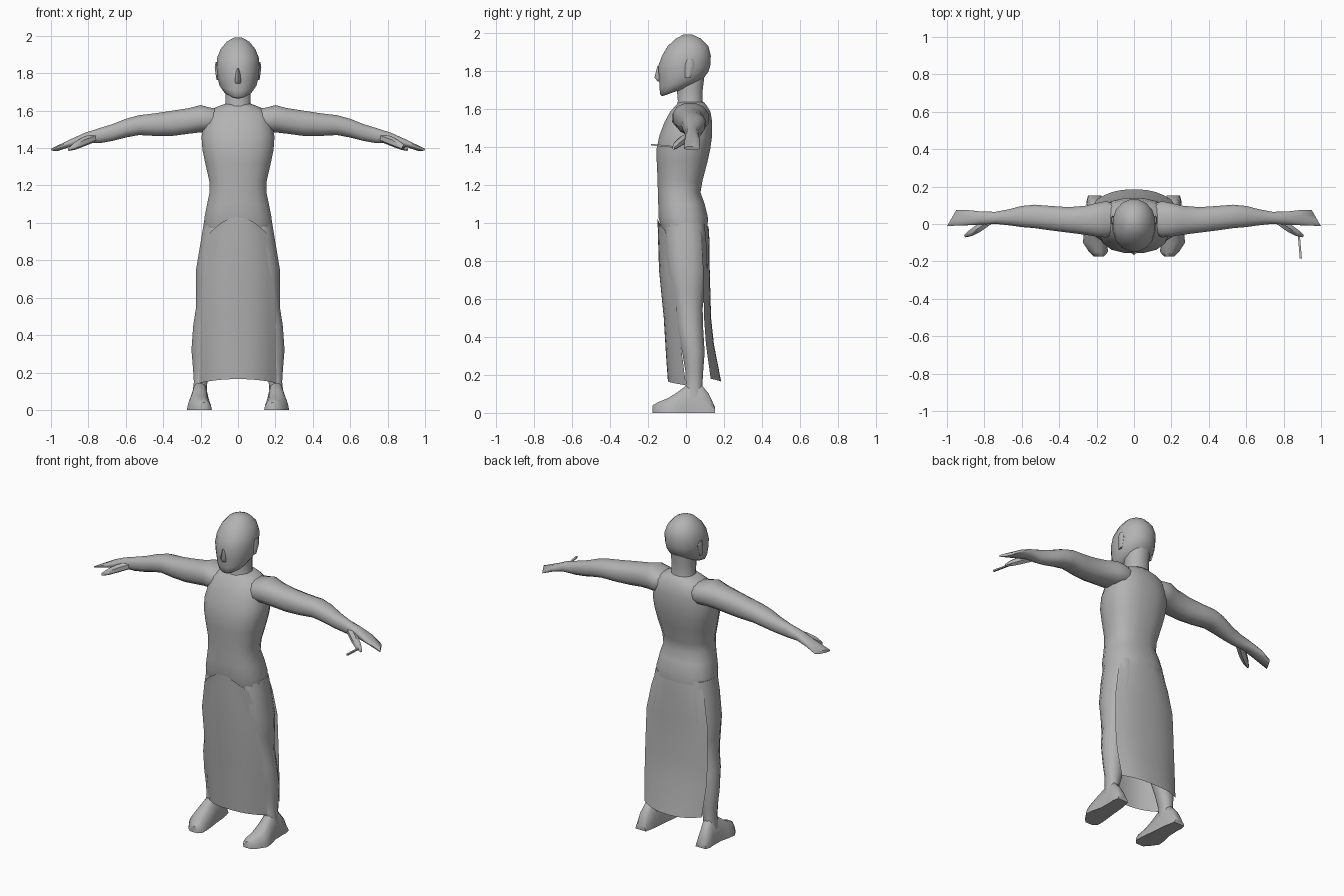
import bpy, bmesh, math
from mathutils import Vector

grey = bpy.data.materials.new("plain grey")
grey.diffuse_color = (0.45, 0.45, 0.45, 1)


def finish(name, bm, closed=True):
    if closed:
        bmesh.ops.recalc_face_normals(bm, faces=bm.faces)
    me = bpy.data.meshes.new(name)
    bm.to_mesh(me)
    bm.free()
    me.materials.append(grey)
    ob = bpy.data.objects.new(name, me)
    bpy.context.collection.objects.link(ob)
    bpy.ops.object.select_all(action='DESELECT')
    ob.select_set(True)
    bpy.context.view_layer.objects.active = ob
    bpy.ops.object.shade_smooth_by_angle(angle=math.radians(55))
    return ob


def loft(name, rings, closed=True):
    """Skin a list of point rings; closed rings are capped at both ends."""
    bm = bmesh.new()
    rows = [[bm.verts.new(p) for p in r] for r in rings]
    n = len(rows[0])
    for a, b in zip(rows, rows[1:]):
        for i in range(n if closed else n - 1):
            j = (i + 1) % n
            bm.faces.new((a[i], a[j], b[j], b[i]))
    if closed:
        bm.faces.new(rows[0])
        bm.faces.new(rows[-1])
    return finish(name, bm, closed)


def circle(n, e=1.0):
    """Unit superellipse points; e below 1 is boxier."""
    out = []
    for i in range(n):
        a = 2 * math.pi * (i + 0.5) / n
        c, s = math.cos(a), math.sin(a)
        out.append((math.copysign(abs(c) ** e, c), math.copysign(abs(s) ** e, s)))
    return out


def upright(name, rows, n=12, e=0.9, side=1):
    """Rows: z, front y, back y, half width, centre x, tilt."""
    rings = []
    for z, yf, yb, rx, cx, tilt in rows:
        yc, ry = (yf + yb) / 2, (yb - yf) / 2
        rings.append([(side * (cx + rx * c), yc + ry * s, z + tilt * ry * s)
                      for c, s in circle(n, e)])
    return loft(name, rings)


def panel(name, rows, n=10):
    """Open cloth sheet. Rows: z, half width, centre y, edge y, edge z drop."""
    rings = []
    for z, hw, yc, ye, drop in rows:
        ts = [2 * i / n - 1 for i in range(n + 1)]
        rings.append([(hw * t, yc + (ye - yc) * abs(t) ** 2.5, z - drop * t * t) for t in ts])
    return loft(name, rings, closed=False)


# Torso and hips
upright("torso", [
    (0.86, -0.09, 0.10, 0.15, 0, 0), (0.93, -0.12, 0.115, 0.19, 0, 0),
    (1.03, -0.147, 0.117, 0.182, 0, 0), (1.10, -0.148, 0.10, 0.168, 0, 0),
    (1.16, -0.15, 0.078, 0.155, 0, 0), (1.22, -0.151, 0.088, 0.155, 0, 0),
    (1.32, -0.156, 0.115, 0.178, 0, 0), (1.39, -0.157, 0.13, 0.193, 0, 0),
    (1.46, -0.142, 0.14, 0.198, 0, 0), (1.53, -0.115, 0.14, 0.186, 0, 0),
    (1.585, -0.085, 0.13, 0.17, 0, 0), (1.618, -0.055, 0.11, 0.12, 0, 0),
    (1.635, -0.04, 0.095, 0.075, 0, 0)], n=16, e=0.8)

# Neck and head
upright("neck", [(1.59, -0.06, 0.10, 0.085, 0, 0), (1.64, -0.045, 0.09, 0.07, 0, 0),
                 (1.70, -0.05, 0.09, 0.07, 0, 0), (1.78, -0.05, 0.10, 0.07, 0, 0)])
upright("head", [
    (1.70, -0.128, 0.07, 0.055, 0, 0.35), (1.715, -0.138, 0.09, 0.082, 0, 0.35),
    (1.74, -0.142, 0.102, 0.1, 0, 0.25), (1.78, -0.144, 0.12, 0.112, 0, 0.12),
    (1.825, -0.149, 0.13, 0.116, 0, 0), (1.88, -0.128, 0.133, 0.115, 0, 0),
    (1.93, -0.098, 0.12, 0.094, 0, 0), (1.97, -0.055, 0.08, 0.06, 0, 0),
    (1.99, -0.015, 0.035, 0.022, 0, 0)], n=16, e=0.95)
upright("nose", [(1.745, -0.15, -0.11, 0.016, 0, 0), (1.765, -0.166, -0.11, 0.019, 0, 0),
                 (1.825, -0.151, -0.11, 0.009, 0, 0)], n=6)

# Cloth panels hanging in front and behind
panel("front_panel", [
    (1.03, 0.09, -0.150, -0.144, 0.03), (0.95, 0.15, -0.148, -0.105, 0.0),
    (0.75, 0.195, -0.142, -0.07, 0), (0.50, 0.203, -0.117, -0.045, 0),
    (0.30, 0.204, -0.105, -0.02, 0), (0.165, 0.205, -0.095, 0.0, 0.02)])
panel("back_panel", [
    (0.98, 0.16, 0.119, 0.075, 0), (0.90, 0.185, 0.124, 0.08, 0),
    (0.75, 0.212, 0.125, 0.09, 0), (0.50, 0.218, 0.132, 0.095, 0),
    (0.36, 0.215, 0.147, 0.105, 0), (0.165, 0.2, 0.185, 0.13, -0.015)][::-1])

for side, tag in ((1, "left"), (-1, "right")):
    upright(tag + "_ear", [(1.765, -0.005, 0.025, 0.006, 0.110, 0),
                           (1.83, -0.005, 0.045, 0.012, 0.114, 0),
                           (1.86, 0.005, 0.04, 0.006, 0.115, 0)], n=6, side=side)

    # Leg
    upright(tag + "_leg", [
        (1.00, -0.11, 0.10, 0.085, 0.10, 0), (0.90, -0.115, 0.11, 0.096, 0.106, 0),
        (0.75, -0.10, 0.112, 0.097, 0.13, 0), (0.64, -0.08, 0.10, 0.085, 0.141, 0),
        (0.55, -0.06, 0.09, 0.073, 0.153, 0), (0.45, -0.05, 0.092, 0.076, 0.166, 0),
        (0.32, -0.022, 0.10, 0.073, 0.178, 0), (0.22, -0.005, 0.092, 0.052, 0.19, 0),
        (0.15, -0.002, 0.088, 0.037, 0.20, 0), (0.08, -0.01, 0.09, 0.04, 0.205, 0)],
        side=side)

    # Foot: y, centre x, half width, height
    foot = []
    for y, cx, w, h in [(0.153, 0.21, 0.036, 0.03), (0.12, 0.21, 0.044, 0.10),
                        (0.08, 0.205, 0.046, 0.15), (0.01, 0.203, 0.05, 0.15),
                        (-0.05, 0.207, 0.061, 0.105), (-0.10, 0.207, 0.066, 0.075),
                        (-0.15, 0.19, 0.05, 0.055), (-0.175, 0.188, 0.026, 0.04)]:
        foot.append([(side * (cx + w * u), y, h * v) for u, v in
                     [(-1, 0), (-0.92, 0.4), (-0.62, 0.85), (-0.25, 1),
                      (0.25, 1), (0.62, 0.85), (0.92, 0.4), (1, 0)]])
    loft(tag + "_foot", foot)

    # Arm and hand: x, y range, z range, slant of the ring along x
    arm = []
    for x, y0, y1, z0, z1, slant in [
            (0.10, -0.05, 0.11, 1.50, 1.612, 0), (0.15, -0.075, 0.125, 1.485, 1.618, 0),
            (0.20, -0.07, 0.115, 1.482, 1.632, 0), (0.26, -0.06, 0.10, 1.475, 1.616, 0),
            (0.35, -0.048, 0.092, 1.463, 1.602, 0), (0.44, -0.037, 0.098, 1.463, 1.588, 0),
            (0.53, -0.024, 0.105, 1.468, 1.577, 0), (0.60, -0.018, 0.098, 1.455, 1.558, 0),
            (0.67, -0.008, 0.08, 1.437, 1.53, 0), (0.74, 0.0, 0.066, 1.425, 1.508, 0),
            (0.82, -0.004, 0.068, 1.425, 1.482, 0), (0.89, -0.008, 0.076, 1.408, 1.45, 0),
            (0.975, -0.012, 0.075, 1.384, 1.402, -0.025)]:
        yc, zc, ry, rz = (y0 + y1) / 2, (z0 + z1) / 2, (y1 - y0) / 2, (z1 - z0) / 2
        arm.append([(side * (x + slant * c), yc + ry * c, zc + rz * s)
                    for c, s in circle(12, 0.85)])
    loft(tag + "_arm", arm)

    # Thumb: tapered from the palm forward and outward
    thumb = []
    for x, y, z, r in [(0.77, 0.02, 1.455, 0.025), (0.83, -0.022, 1.432, 0.026),
                       (0.875, -0.05, 1.41, 0.02), (0.905, -0.066, 1.393, 0.008)]:
        thumb.append([(side * (x + 0.5 * r * c), y + 0.8 * r * c, z + r * s)
                      for c, s in circle(6)])
    loft(tag + "_thumb", thumb)

# Thin rod held in one hand
rod = []
for x, y, z in [(0.88, -0.045, 1.398), (0.892, -0.185, 1.412)]:
    rod.append([(x + 0.008 * c, y, z + 0.006 * s) for c, s in circle(4)])
loft("hand_rod", rod)
